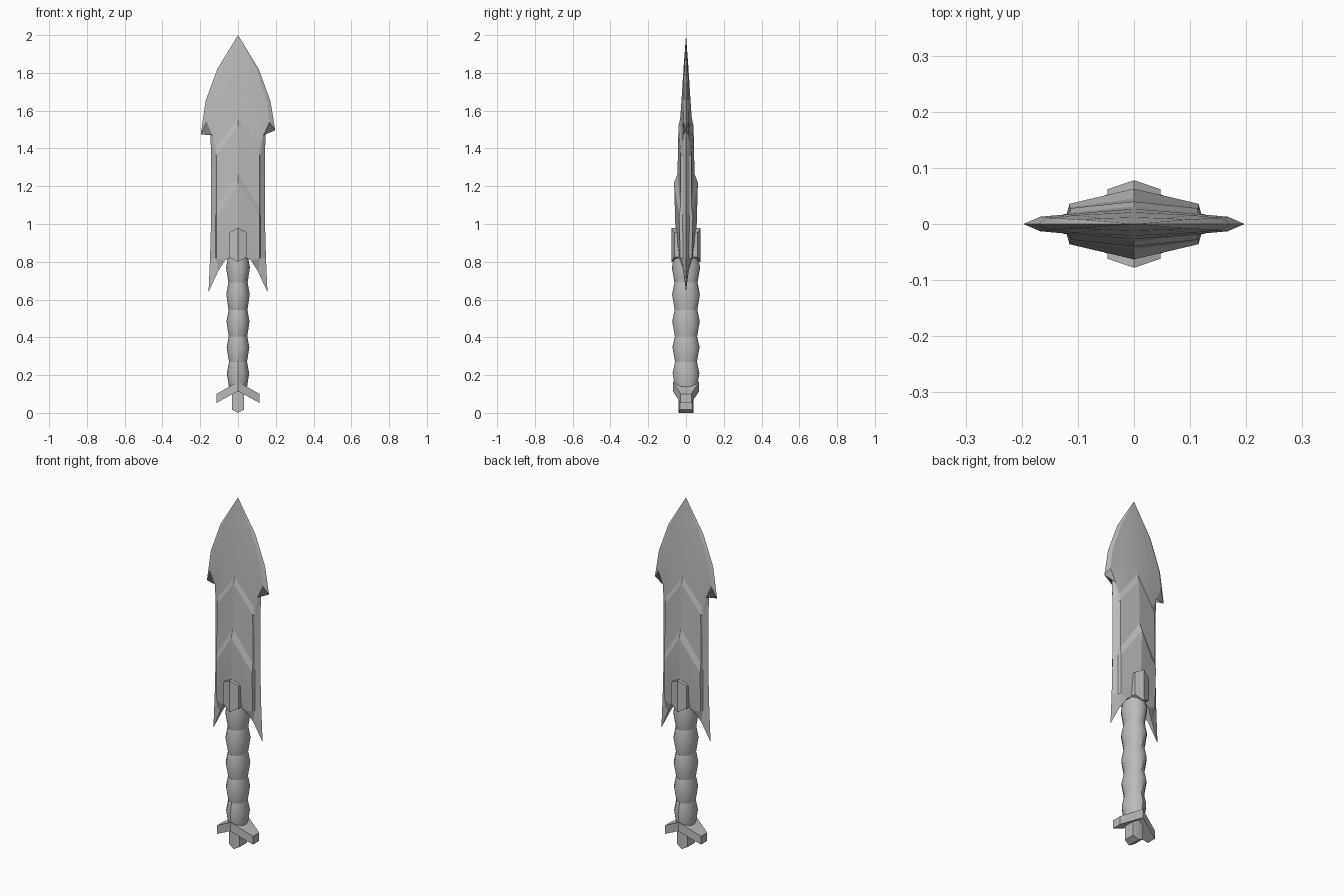
import bpy, bmesh, math

cube = bpy.data.objects.get("Cube")
if cube:
    bpy.data.objects.remove(cube, do_unlink=True)

steel = bpy.data.materials.new("grey steel")
steel.use_nodes = True
GREY = (0.5, 0.5, 0.5, 1)
steel.diffuse_color = GREY
steel.node_tree.nodes["Principled BSDF"].inputs["Base Color"].default_value = GREY


def finish(bm, name, limit=35):
    """Merge, orient and shade a bmesh, then link it as an object."""
    bmesh.ops.remove_doubles(bm, verts=bm.verts, dist=0.0005)
    bmesh.ops.dissolve_degenerate(bm, edges=bm.edges, dist=0.0001)
    bmesh.ops.recalc_face_normals(bm, faces=bm.faces)
    for f in bm.faces:
        f.smooth = True
    for e in bm.edges:
        e.smooth = e.smooth and len(e.link_faces) == 2 and e.calc_face_angle(0) < math.radians(limit)
    me = bpy.data.meshes.new(name)
    bm.to_mesh(me)
    bm.free()
    me.materials.append(steel)
    ob = bpy.data.objects.new(name, me)
    bpy.context.collection.objects.link(ob)
    return ob


def quad(bm, *points):
    bm.faces.new([bm.verts.new(p) for p in points])


# Blade rows from tip to base: ridge (z, y), panel rim, bevel start (x, z, y), cutting edge (x, z)
rows = [
    ((2.0, 0), (0, 2.0, 0), (0, 2.0, 0), (0, 2.0)),
    ((1.84, .012), (.06, 1.83, .010), (.095, 1.82, .008), (.11, 1.82)),
    ((1.70, .021), (.10, 1.66, .016), (.152, 1.65, .011), (.172, 1.65)),
    ((1.61, .027), (.112, 1.55, .018), (.167, 1.54, .013), (.197, 1.485)),
    ((1.555, .031), (.113, 1.41, .020), (.135, 1.47, .015), (.148, 1.512)),
    ((1.52, .040), (.113, 1.37, .028), (.118, 1.36, .018), (.142, 1.36)),
    ((1.265, .045), (.115, 1.09, .030), (.120, 1.09, .018), (.142, 1.10)),
    ((1.22, .063), (.115, 1.04, .036), (.120, 1.04, .018), (.142, 1.04)),
    ((.97, .056), (.113, .82, .031), (.118, .82, .016), (.148, .82)),
    ((.85, .047), (.07, .805, .030), (.105, .75, .014), (.156, .64)),
]
bm = bmesh.new()
for sx in (-1, 1):
    grid = []
    for i, (c, p, b, o) in enumerate(rows):
        drop = .011 * sx if i == 3 else 0    # the two barbs differ a little
        grid.append([(0, c[1], c[0]), (sx * p[0], p[2], p[1]),
                     (sx * b[0], b[2], b[1]), (sx * o[0], 0, o[1] + drop)])
    for sy in (-1, 1):
        side = [[(x, sy * y, z) for x, y, z in r] for r in grid]
        for r, s in zip(side, side[1:]):
            for k in range(3):
                quad(bm, r[k], r[k + 1], s[k + 1], s[k])
    # underside between the front and back faces
    for (x, y, z), (u, v, w) in zip(grid[-1], grid[-1][1:]):
        quad(bm, (x, y, z), (u, v, w), (u, -v, w), (x, -y, z))
finish(bm, "blade", 12)

# Ribbed grip, oval in section, with a crease at every waist
bm = bmesh.new()
SIDES = 12
waists = (.13, .27, .405, .545, .69, .83)
levels = []
for n, z in enumerate(waists):
    levels.append((z, .047 + .001 * n, .057 + .001 * n, True))
    if n < len(waists) - 1:
        levels.append(((z + waists[n + 1]) / 2 + .01, .059 + .001 * n, .071 + .001 * n, False))
rings = []
for z, rx, ry, crease in levels:
    ring = [bm.verts.new((rx * math.cos(a), ry * math.sin(a), z))
            for a in (2 * math.pi * k / SIDES for k in range(SIDES))]
    rings.append(ring)
for r, s in zip(rings, rings[1:]):
    for k in range(SIDES):
        j = (k + 1) % SIDES
        bm.faces.new((r[k], r[j], s[j], s[k]))
bm.faces.new(rings[0])
bm.faces.new(rings[-1])
for ring, level in zip(rings, levels):
    if level[3]:
        for k in range(SIDES):
            bm.edges.get((ring[k], ring[(k + 1) % SIDES])).smooth = False
finish(bm, "grip", 35)


def ridged_block(name, half, z_side, z_mid, y_in, y_side, y_mid):
    """Six-sided block with a raised upright ridge, its ends coming to points."""
    bm = bmesh.new()
    (lo, hi), (lom, him) = z_side, z_mid
    for s in (-1, 1):
        outer = [(0, y_mid, lom), (s * half, y_side, lo), (s * half, y_side, hi), (0, y_mid, him)]
        inner = [(x, y_in, z) for x, y, z in outer]
        quad(bm, *outer)
        quad(bm, *inner)
        for k in range(3):
            quad(bm, outer[k], outer[k + 1], inner[k + 1], inner[k])
    return finish(bm, name, 30)


# Guard studs on both faces
for side, sy in (("front", -1), ("back", 1)):
    ridged_block(side + "_guard_stud", .047, (.825, .955), (.80, .98),
                 sy * .035, sy * .062, sy * .078)

# Pommel stub, front and back halves
for side, sy in (("front", -1), ("back", 1)):
    ridged_block(side + "_pommel_stub", .033, (.018, .12), (0, .13), 0, sy * .033, sy * .039)

# Chevron crossbar: wide in the middle, narrow at the arm ends
bm = bmesh.new()
for s in (-1, 1):
    mid = [(0, -.07, .115), (0, .07, .115), (0, .07, .165), (0, -.07, .165)]
    end = [(s * .115, -.028, .052), (s * .115, .028, .052),
           (s * .115, .028, .1), (s * .115, -.028, .1)]
    for k in range(4):
        j = (k + 1) % 4
        quad(bm, mid[k], mid[j], end[j], end[k])
    quad(bm, *end)
finish(bm, "pommel_crossbar", 30)
